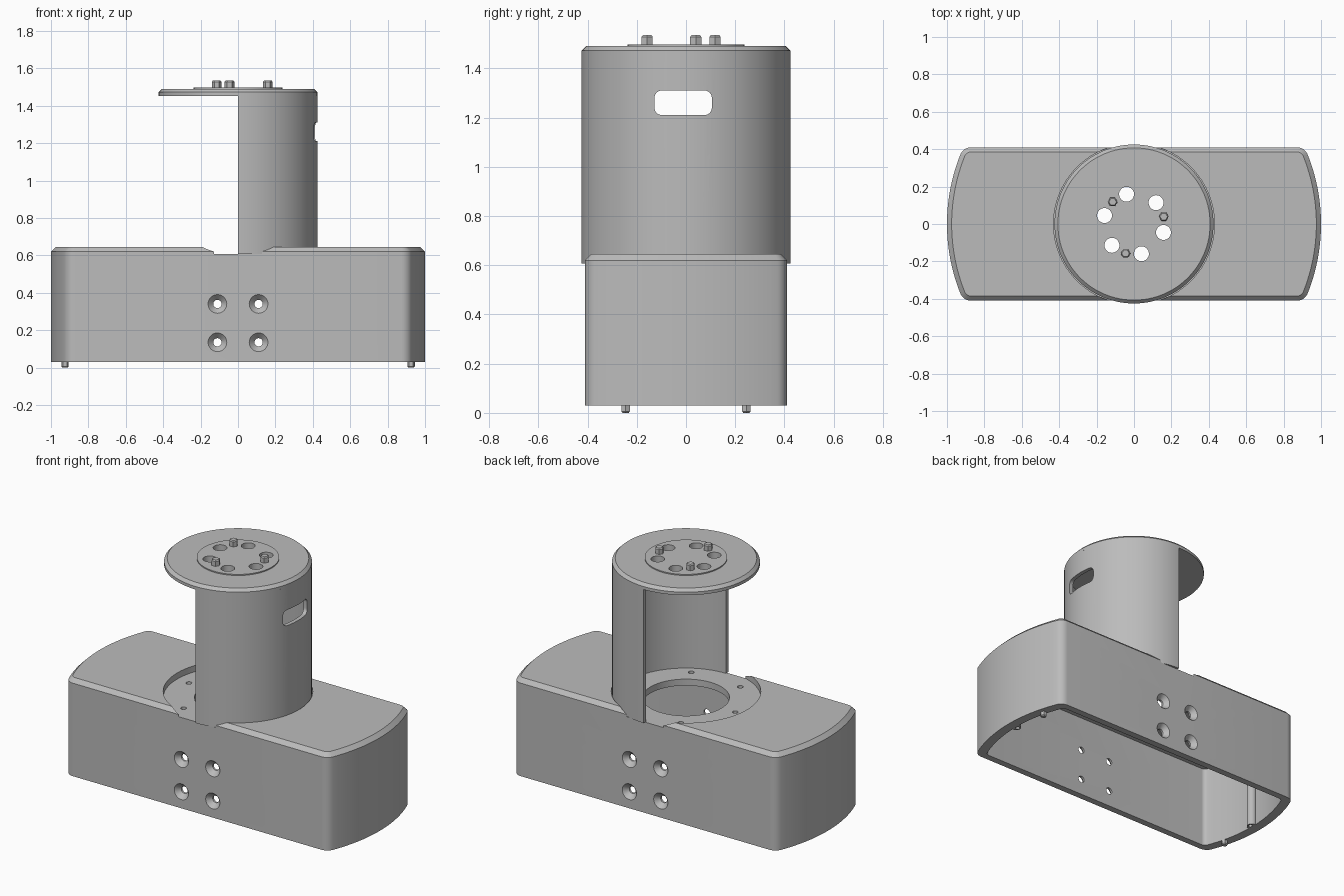
import bpy, bmesh
from math import sin, cos, atan2, sqrt, pi, radians
from mathutils import Matrix

cube = bpy.data.objects.get("Cube")
if cube:
    bpy.data.objects.remove(cube)

grey = bpy.data.materials.new("plain_grey")
grey.use_nodes = True
grey.diffuse_color = (0.5, 0.5, 0.5, 1)
grey.node_tree.nodes["Principled BSDF"].inputs["Base Color"].default_value = (0.5, 0.5, 0.5, 1)


def loft(name, sections, matrix=Matrix()):
    """Capped solid through stacked outlines, given as (z, points)."""
    bm = bmesh.new()
    rings = [[bm.verts.new((x, y, z)) for x, y in pts] for z, pts in sections]
    n = len(rings[0])
    for low, high in zip(rings, rings[1:]):
        for i in range(n):
            j = (i + 1) % n
            bm.faces.new((low[i], low[j], high[j], high[i]))
    bm.faces.new(rings[0][::-1])
    bm.faces.new(rings[-1])
    bmesh.ops.recalc_face_normals(bm, faces=bm.faces)
    bm.transform(matrix)
    mesh = bpy.data.meshes.new(name)
    bm.to_mesh(mesh)
    bm.free()
    mesh.materials.append(grey)
    ob = bpy.data.objects.new(name, mesh)
    bpy.context.collection.objects.link(ob)
    return ob


def arc(r, a0, a1, n, cx=0, cy=0):
    return [(cx + r * cos(a0 + (a1 - a0) * i / n), cy + r * sin(a0 + (a1 - a0) * i / n))
            for i in range(n + 1)]


def lathe(name, profile, n=32, matrix=Matrix()):
    """Round solid from (radius, z) pairs."""
    return loft(name, [(z, arc(r, 0, 2 * pi, n)[:-1]) for r, z in profile], matrix)


def at(x, y, z=0):
    return Matrix.Translation((x, y, z))


def polar(r, degrees):
    a = radians(degrees)
    return at(r * cos(a), r * sin(a))


def cut(target, cutters):
    """Subtract every cutter, then drop the cutters."""
    for c in cutters:
        c.hide_render = True
        mod = target.modifiers.new("cut", 'BOOLEAN')
        mod.operation, mod.solver, mod.object = 'DIFFERENCE', 'EXACT', c
    graph = bpy.context.evaluated_depsgraph_get()
    mesh = bpy.data.meshes.new_from_object(target.evaluated_get(graph))
    target.modifiers.clear()
    target.data = mesh
    for c in cutters:
        bpy.data.objects.remove(c)


def bowed_outline(end_r, half_w, corner):
    """Long box outline with arched ends and rounded corners."""
    cy = half_w - corner
    cx = sqrt((end_r - corner) ** 2 - cy ** 2)
    a = atan2(cy, cx)
    side = (arc(corner, -pi / 2, -a, 6, cx, -cy)[:-1] + arc(end_r, -a, a, 24)
            + arc(corner, a, pi / 2, 6, cx, cy)[1:])
    return side + [(-x, -y) for x, y in side]


parts = []

# Hollow base, open underneath, with a chamfered top edge
wall = bowed_outline(1, 0.41, 0.06)
base = loft("base_housing", [(0.03, wall), (0.62, wall),
                             (0.645, bowed_outline(0.975, 0.385, 0.035))])
inside = bowed_outline(0.94, 0.367, 0.03)
cutters = [loft("cavity", [(-0.1, inside), (0.565, inside)]),
           lathe("pocket", [(0.43, 0.606), (0.43, 0.8)], 96),
           lathe("cable_hole", [(0.25, 0.5), (0.25, 0.8)], 64)]
for k in range(6):
    cutters.append(lathe("floor_hole", [(0.017, 0.5), (0.017, 0.8)], 16, polar(0.345, 60 * k)))
for side in (-1, 1):
    for x in (-0.11, 0.11):
        for z in (0.135, 0.34):
            m = at(x, 0, z) @ Matrix.Rotation(-side * pi / 2, 4, 'X')
            cutters.append(lathe("countersink", [(0.022, 0.3), (0.022, 0.38),
                                                 (0.05, 0.41), (0.05, 0.45)], 32, m))
cut(base, cutters)
parts.append(base)

# Inner screw posts and locating feet at both ends
for side, name in ((1, "left"), (-1, "right")):
    post = lathe(name + "_screw_post", [(0.03, 0.03), (0.03, 0.57)], 24, at(side * 0.935, 0))
    cut(post, [lathe("bore", [(0.013, 0), (0.013, 0.15)], 16, at(side * 0.925, 0))])
    parts.append(post)
    parts.append(lathe(name + "_foot_peg", [(0.014, 0), (0.02, 0.006), (0.02, 0.035)], 6,
                       at(side * 0.925, side * 0.245)))

# Half-round column with a rounded slot
half = arc(0.425, -pi / 2, pi / 2, 64) + arc(0.4, pi / 2, -pi / 2, 64)
column = loft("half_column", [(0.606, half), (1.455, half)])
slot = []
for k, (y, z) in enumerate(((0.075, 1.28), (-0.098, 1.28), (-0.098, 1.24), (0.075, 1.24))):
    slot += arc(0.03, k * pi / 2, (k + 1) * pi / 2, 8, y, z)
turn = Matrix(((0, 0, 1, 0), (1, 0, 0, 0), (0, 1, 0, 0), (0, 0, 0, 1)))
cut(column, [loft("slot", [(0.3, slot), (0.5, slot)], turn)])
parts.append(column)

# Top flange with raised centre and six through holes
flange = lathe("top_flange", [(0.425, 1.453), (0.425, 1.472), (0.407, 1.49),
                              (0.237, 1.49), (0.237, 1.497)], 96)
cut(flange, [lathe("flange_hole", [(0.04, 1.3), (0.04, 1.6)], 32, polar(0.164, 44 + 60 * k))
             for k in range(6)])
parts.append(flange)

# Hexagonal locating pegs on the flange
for k in range(3):
    parts.append(lathe("top_peg_%d" % (k + 1), [(0.026, 1.48), (0.026, 1.528), (0.02, 1.535)], 6,
                       polar(0.164, 14 + 120 * k)))

# Smooth curved walls, keep hard edges
for ob in bpy.context.view_layer.objects:
    ob.select_set(ob in parts)
bpy.context.view_layer.objects.active = base
bpy.ops.object.shade_smooth_by_angle(angle=radians(25))
